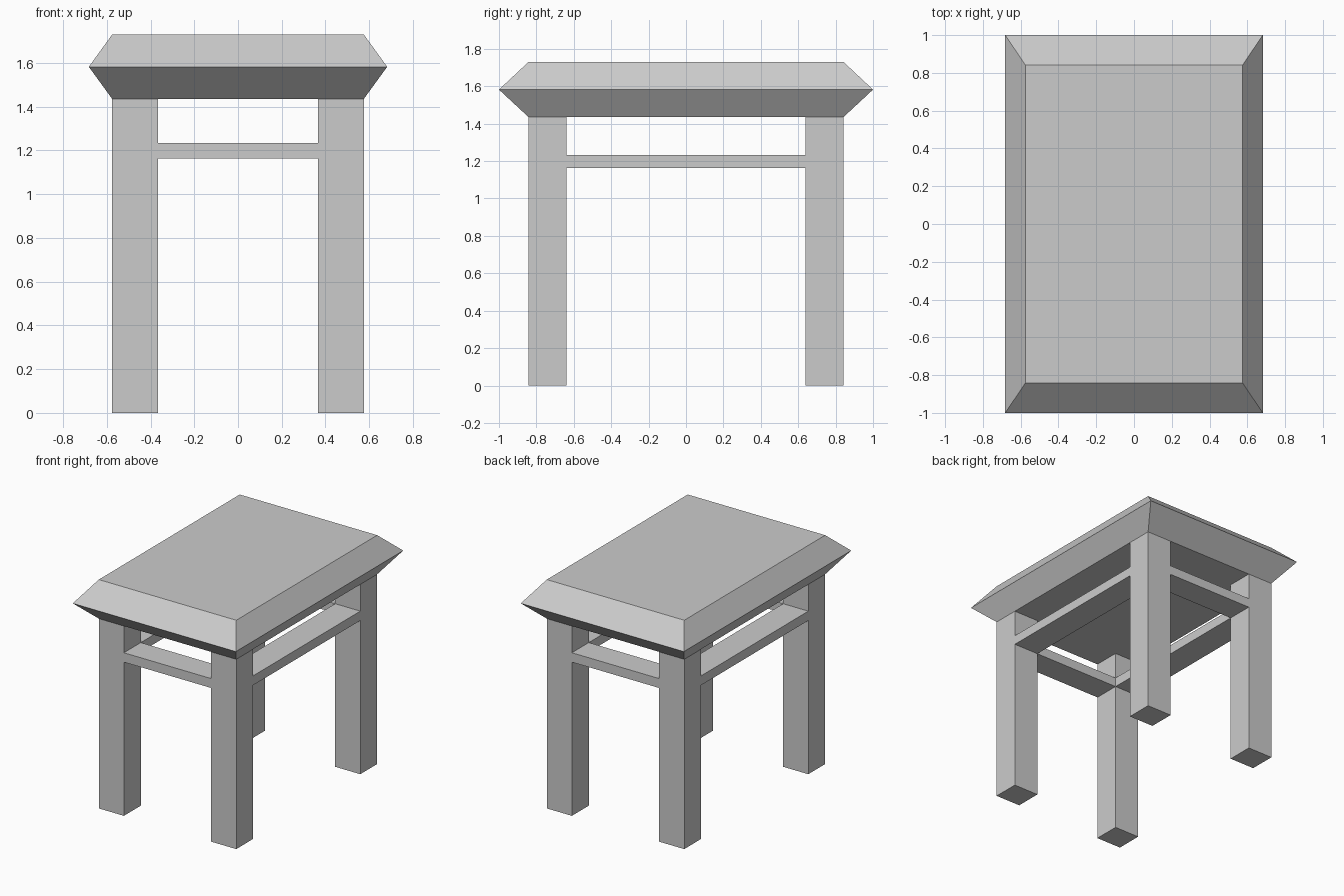
import bpy
import bmesh

cube = bpy.data.objects.get("Cube")
if cube:
    bpy.data.objects.remove(cube, do_unlink=True)

# Single grey material
grey = bpy.data.materials.new("plain_grey")
grey.use_nodes = True
colour = (0.6, 0.6, 0.6, 1)
grey.diffuse_color = colour
grey.node_tree.nodes["Principled BSDF"].inputs["Base Color"].default_value = colour


def finish(name, bm):
    bmesh.ops.recalc_face_normals(bm, faces=bm.faces)
    mesh = bpy.data.meshes.new(name)
    bm.to_mesh(mesh)
    bm.free()
    mesh.materials.append(grey)
    obj = bpy.data.objects.new(name, mesh)
    bpy.context.collection.objects.link(obj)


def box(name, low, high):
    bm = bmesh.new()
    bmesh.ops.create_cube(bm, size=1)
    for v in bm.verts:
        v.co = [h if c > 0 else l for c, l, h in zip(v.co, low, high)]
    finish(name, bm)


# Shared outer and inner edges of the legs
X_OUT, X_IN = 0.575, 0.365
Y_OUT, Y_IN = 0.842, 0.64
TOP_LOW, TOP_MID, TOP_HIGH = 1.435, 1.582, 1.73
RAIL_LOW, RAIL_HIGH = 1.162, 1.233


def span(sign, inner, outer):
    return sorted((sign * inner, sign * outer))


# Legs, flush with the flat underside of the top
for sx, side in ((-1, "right"), (1, "left")):
    x0, x1 = span(sx, X_IN, X_OUT)
    for sy, end in ((-1, "front"), (1, "back")):
        y0, y1 = span(sy, Y_IN, Y_OUT)
        box(f"{end}_{side}_leg", (x0, y0, 0), (x1, y1, TOP_LOW))
    # Long side rails between the legs
    box(f"{side}_rail", (x0, -Y_IN, RAIL_LOW), (x1, Y_IN, RAIL_HIGH))

# Short end rails
for sy, end in ((-1, "front"), (1, "back")):
    y0, y1 = span(sy, Y_IN, Y_OUT)
    box(f"{end}_rail", (-X_IN, y0, RAIL_LOW), (X_IN, y1, RAIL_HIGH))

# Table top: three stacked rectangles joined into a pointed rim
bm = bmesh.new()
rings = []
for x, y, z in ((X_OUT, Y_OUT, TOP_LOW), (0.682, 1, TOP_MID), (X_OUT, Y_OUT, TOP_HIGH)):
    corners = ((-x, -y), (x, -y), (x, y), (-x, y))
    rings.append([bm.verts.new((cx, cy, z)) for cx, cy in corners])
for lower, upper in zip(rings, rings[1:]):
    for i in range(4):
        j = (i + 1) % 4
        bm.faces.new((lower[i], lower[j], upper[j], upper[i]))
bm.faces.new(rings[0])
bm.faces.new(rings[-1])
finish("table_top", bm)
